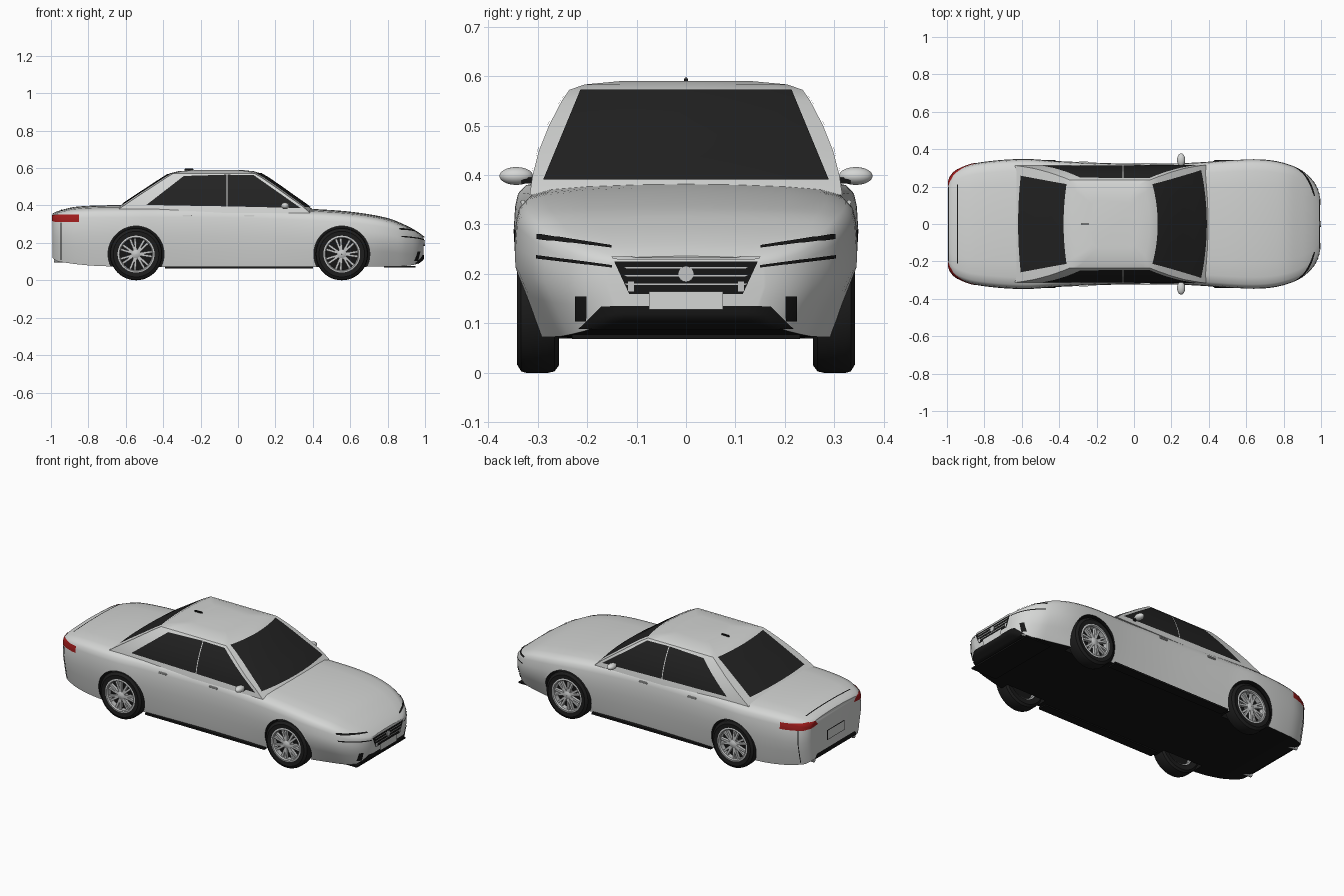
import bpy, bmesh, math
from mathutils import Vector, Matrix
from mathutils.bvhtree import BVHTree

if "Cube" in bpy.data.objects:
    bpy.data.objects.remove(bpy.data.objects["Cube"], do_unlink=True)


def material(name, rgb, rough=0.5):
    m = bpy.data.materials.new(name)
    m.use_nodes = True
    m.diffuse_color = (*rgb, 1)
    node = m.node_tree.nodes["Principled BSDF"]
    node.inputs["Base Color"].default_value = (*rgb, 1)
    node.inputs["Roughness"].default_value = rough
    return m


PAINT = material("silver paint", (0.66, 0.67, 0.66))
DARK = material("black trim", (0.008, 0.008, 0.008))
GLASS = material("dark glass", (0.016, 0.016, 0.016))
TYRE = material("rubber", (0.012, 0.012, 0.012))
METAL = material("wheel metal", (0.55, 0.56, 0.56))
RED = material("tail light red", (0.36, 0.012, 0.012))


def add(name, bm, *mats, angle=35, recalc=True):
    if recalc:
        bmesh.ops.recalc_face_normals(bm, faces=bm.faces)
    me = bpy.data.meshes.new(name)
    bm.to_mesh(me)
    bm.free()
    for m in mats:
        me.materials.append(m)
    ob = bpy.data.objects.new(name, me)
    bpy.context.collection.objects.link(ob)
    smooth(ob, angle)
    return ob


def smooth(ob, angle=35):
    bpy.ops.object.select_all(action="DESELECT")
    bpy.context.view_layer.objects.active = ob
    ob.select_set(True)
    bpy.ops.object.shade_smooth_by_angle(angle=math.radians(angle))


def curve(pts, x):
    """Smooth interpolation through (x, value) points."""
    n = len(pts) - 1
    i = max([k for k in range(n) if pts[k][0] <= x] or [0])
    slope = lambda k: ((pts[min(k + 1, n)][1] - pts[max(k - 1, 0)][1])
                       / (pts[min(k + 1, n)][0] - pts[max(k - 1, 0)][0]))
    (x0, a), (x1, b) = pts[i], pts[i + 1]
    h = x1 - x0
    t = min(max((x - x0) / h, 0), 1)
    return (a * (1 + 2 * t) * (1 - t) ** 2 + b * t * t * (3 - 2 * t)
            + h * t * (1 - t) * ((1 - t) * slope(i) - t * slope(i + 1)))


def loft(rings, closed=True):
    bm = bmesh.new()
    vs = [[bm.verts.new(p) for p in r] for r in rings]
    for a, b in zip(vs, vs[1:] + (vs[:1] if not closed else [])):
        for k in range(len(a)):
            j = (k + 1) % len(a)
            bm.faces.new((a[k], a[j], b[j], b[k]))
    return bm, vs


# Lower body: outline curves along the length
TOP = [(-1, .352), (-.97, .368), (-.86, .394), (-.6, .402), (0, .4), (.35, .384),
       (.6, .367), (.8, .333), (.9, .293), (.96, .26), (1, .23)]
BOTTOM = [(-1, .125), (-.96, .1), (-.7, .075), (.78, .073), (.95, .085), (1, .12)]
WIDTH = [(-1, .2), (-.985, .25), (-.95, .288), (-.85, .325), (-.6, .348), (-.4, .336), (0, .322),
         (.3, .327), (.6, .346), (.75, .338), (.87, .302), (.93, .26), (.965, .22), (.987, .175), (1, .12)]
TUCK = [(-1, .08), (-.7, .05), (.5, .05), (.8, .16), (1, .1)]
SECTION = [(0, 1), (.3, .995), (.6, .982), (.82, .962), (.93, .93), (.975, .88), (.992, .8),
           (1, .66), (1, .5), (.99, .3), (.98, .12), (.965, 0)]
rings = []
for i in range(65):
    x = .992 * math.sin(math.pi / 2 * (i / 32 - 1))
    top, bot, w, tuck = (curve(c, x) for c in (TOP, BOTTOM, WIDTH, TUCK))
    half = [(w * t * (1 - tuck * max(0, 1 - f * 2)), bot + f * (top - bot)) for t, f in SECTION]
    rings.append([(x, y, z) for y, z in half] + [(x, -y, z) for y, z in half[:0:-1]])
bm, vs = loft(rings)
for ring in (vs[0], vs[-1]):
    n = len(ring)
    bm.faces.new((ring[0], ring[1], ring[-1]))
    for k in range(1, n // 2):
        bm.faces.new((ring[k], ring[k + 1], ring[n - k - 1], ring[n - k]))
bmesh.ops.recalc_face_normals(bm, faces=bm.faces)
for f in bm.faces:
    f.material_index = int(f.normal.z < -.6)
body = add("body_shell", bm, PAINT, DARK)

# Cabin: stacked rings of height, front, rear, half width
LEVELS = [(.36, .42, -.69, .316), (.4, .375, -.63, .31), (.45, .303, -.555, .297), (.5, .233, -.478, .277),
          (.55, .16, -.402, .251), (.572, .122, -.365, .236), (.583, .085, -.32, .205), (.59, .02, -.24, .13)]
rings = []
N = 12
for z, front, rear, w in LEVELS:
    s = [2 * k / N - 1 for k in range(N)]
    xf, xr = front - .035, rear + .02
    rings.append([(front - .035 * t * t, w * t, z) for t in s]
                 + [(xf + (xr - xf) * (t + 1) / 2, w, z) for t in s]
                 + [(rear + .02 * t * t, -w * t, z) for t in s]
                 + [(xr + (xf - xr) * (t + 1) / 2, -w, z) for t in s])
bm, vs = loft(rings)
bm.faces.new(vs[-1])
bm.faces.new(vs[0])
cabin = add("cabin", bm, PAINT)

# Shared surface that the thin plates lie on
verts, polys = [], []
for ob in (body, cabin):
    base = len(verts)
    verts += [v.co.copy() for v in ob.data.vertices]
    polys += [[base + i for i in p.vertices] for p in ob.data.polygons]
SKIN = BVHTree.FromPolygons(verts, polys)


def plate(name, corners, axis, sign, mat, lift=.003, n=14, m=8):
    """Four-cornered plate projected along an axis onto the bodywork."""
    a, b, c, d = (Vector(p) for p in corners)
    ray = Vector([-sign if k == axis else 0 for k in range(3)])
    bm = bmesh.new()
    grid = []
    for i in range(n + 1):
        row = []
        for j in range(m + 1):
            p = a.lerp(b, i / n).lerp(d.lerp(c, i / n), j / m)
            co = list(p)
            co.insert(axis, sign * 2)
            hit, nor, _, _ = SKIN.ray_cast(Vector(co), ray)
            if hit is None:
                co[axis] = sign * .3
                hit, nor, _, _ = SKIN.find_nearest(Vector(co))
            row.append(bm.verts.new(hit + nor * lift))
        grid.append(row)
    for i in range(n):
        for j in range(m):
            f = bm.faces.new((grid[i][j], grid[i + 1][j], grid[i + 1][j + 1], grid[i][j + 1]))
            f.normal_update()
            if f.normal.dot(ray) > 0:
                f.normal_flip()
    return add(name, bm, mat, recalc=False)


def rect(u, v, z0, z1):
    return [(u, z0), (v, z0), (v, z1), (u, z1)]


def trapezoid(w0, z0, w1, z1):
    return [(-w0, z0), (w0, z0), (w1, z1), (-w1, z1)]


def box(name, center, size, mat, bevel=0):
    bm = bmesh.new()
    bmesh.ops.create_cube(bm, size=1, matrix=Matrix.Translation(center) @ Matrix.Diagonal((*size, 1)))
    if bevel:
        bmesh.ops.bevel(bm, geom=bm.edges[:], offset=bevel, segments=2, affect="EDGES")
    return add(name, bm, mat)


def lathe(name, profile, x, z, side, mat, closed=True):
    """Spin (radius, y) points about a wheel axle."""
    spin = [[(x + r * math.cos(t), side * y, z + r * math.sin(t)) for r, y in profile]
            for t in (2 * math.pi * k / 48 for k in range(48))]
    bm, _ = loft(spin, closed=False)
    return add(name, bm, mat)


# Glass
plate("windscreen", trapezoid(.288, .389, .213, .57), 0, 1, GLASS, n=24)
plate("rear_window", trapezoid(.258, .408, .213, .566), 0, -1, GLASS, n=24)
for s, side in ((1, "left"), (-1, "right")):
    plate(side + "_rear_door_glass", [(-.49, .402), (-.062, .395), (-.062, .563), (-.29, .556)], 1, s, GLASS)
    plate(side + "_front_door_glass", [(-.057, .395), (.335, .386), (.085, .56), (-.057, .563)], 1, s, GLASS)

# Nose details
plate("grille", trapezoid(.115, .16, .145, .225), 0, 1, DARK, n=24)
for k, z in enumerate((.178, .195, .211)):
    plate(f"grille_bar_{k}", trapezoid(.12, z, .125, z + .003), 0, 1, METAL, .005, 24, 1)
plate("grille_trim", trapezoid(.148, .229, .15, .233), 0, 1, METAL, .004, 24, 1)
plate("front_number_plate", trapezoid(.075, .128, .075, .165), 0, 1, PAINT, .007)
plate("lower_intake", trapezoid(.215, .09, .17, .135), 0, 1, DARK, n=24)
box("front_splitter", (.865, 0, .073), (.17, .46, .009), DARK)
bm = bmesh.new()
bmesh.ops.create_cone(bm, cap_ends=True, segments=24, radius1=.016, radius2=.016, depth=.008,
                      matrix=Matrix.Translation((.996, 0, .2)) @ Matrix.Rotation(math.pi / 2, 4, "Y"))
add("round_badge", bm, METAL)

for s, side in ((1, "left"), (-1, "right")):
    # Lamps
    plate(side + "_headlight_upper_trim", [(s * .15, .251), (s * .3, .27), (s * .3, .28), (s * .15, .256)],
          0, 1, DARK, n=20, m=2)
    plate(side + "_headlight_lower_trim", [(s * .15, .213), (s * .3, .231), (s * .3, .238), (s * .15, .218)],
          0, 1, DARK, n=20, m=2)
    plate(side + "_bumper_slot", rect(s * .2, s * .222, .105, .155), 0, 1, DARK, n=4)
    plate(side + "_fog_lamp", rect(s * .105, s * .117, .165, .185), 0, 1, METAL, .006, 4, 4)
    plate(side + "_tail_light_side", rect(-.85, -.978, .312, .35), 1, s, RED)
    plate(side + "_tail_light_rear", [(s * .17, .32), (s * .285, .312), (s * .285, .35), (s * .19, .346)], 0, -1, RED)
    plate(side + "_rear_bumper_seam", rect(-.944, -.948, .11, .31), 1, s, DARK, .002, 1, 8)

    # Door handles, sills and mirrors
    for label, x in (("rear", -.27), ("front", .06)):
        y = curve(WIDTH, x)
        box(f"{side}_{label}_door_handle", (x, s * y * .996, .345), (.055, .012, .01), PAINT, .003)
    box(side + "_sill", (.005, s * .295, .069), (.79, .055, .011), DARK)
    bm = bmesh.new()
    bmesh.ops.create_uvsphere(bm, u_segments=24, v_segments=14, radius=1,
                              matrix=Matrix.Translation((.252, s * .343, .398)) @ Matrix.Diagonal((.022, .034, .018, 1)))
    add(side + "_mirror", bm, PAINT)
    box(side + "_mirror_arm", (.26, s * .31, .389), (.02, .05, .012), DARK, .003)

    # Wheels and their arches
    for label, x in (("rear", -.545), ("front", .555)):
        name, z = f"{side}_{label}_", .14
        bm = bmesh.new()
        bmesh.ops.create_cone(bm, cap_ends=True, segments=56, radius1=.15, radius2=.15, depth=.2,
                              matrix=Matrix.Translation((x, s * .34, z)) @ Matrix.Rotation(math.pi / 2, 4, "X"))
        for f in bm.faces:
            f.material_index = 1
        cutter = add(name + "arch_cutter", bm, PAINT, DARK)
        cutter.hide_render = True
        mod = body.modifiers.new("arch", "BOOLEAN")
        mod.operation, mod.solver, mod.object = "DIFFERENCE", "EXACT", cutter
        bpy.context.view_layer.objects.active = body
        bpy.ops.object.modifier_apply(modifier=mod.name)
        bpy.data.objects.remove(cutter, do_unlink=True)
        lathe(name + "tyre", [(.094, .262), (.125, .257), (.137, .266), (.14, .28), (.14, .322),
                              (.137, .333), (.122, .342), (.098, .339)], x, z, s, TYRE)
        lathe(name + "rim", [(.099, .339), (.09, .341), (.085, .334), (.085, .27), (.099, .27)], x, z, s, METAL)
        lathe(name + "brake_disc", [(.001, .305), (.086, .305), (.086, .295), (.001, .295)], x, z, s, DARK)
        lathe(name + "hub", [(.001, .338), (.018, .336), (.026, .33), (.026, .305), (.001, .305)], x, z, s, METAL)
        bm = bmesh.new()
        for k in range(14):
            turn = 2 * math.pi * (k // 2) / 7 + (.15 if k % 2 else -.15)
            mat = (Matrix.Translation((x, s * .324, z)) @ Matrix.Rotation(turn, 4, "Y")
                   @ Matrix.Translation((.053, 0, 0)) @ Matrix.Diagonal((.07, .018, .012, 1)))
            bmesh.ops.create_cube(bm, size=1, matrix=mat)
        add(name + "spokes", bm, METAL)

# Tail and roof details
plate("boot_lid_seam", rect(-.946, -.94, -.21, .21), 2, 1, DARK, .002, 2, 20)
plate("rear_plate_border", trapezoid(.082, .19, .082, .25), 0, -1, DARK)
plate("rear_number_plate", trapezoid(.077, .194, .077, .246), 0, -1, PAINT, .005)
plate("rear_diffuser", trapezoid(.2, .118, .18, .145), 0, -1, DARK, n=20)
for s in (1, -1):
    bm = bmesh.new()
    bmesh.ops.create_cone(bm, cap_ends=True, segments=16, radius1=.012, radius2=.012, depth=.06,
                          matrix=Matrix.Translation((-.955, s * .19, .107)) @ Matrix.Rotation(math.pi / 2, 4, "Y"))
    add("exhaust_tip", bm, METAL)
box("roof_aerial", (-.262, 0, .592), (.05, .008, .012), DARK, .003)
smooth(body)
